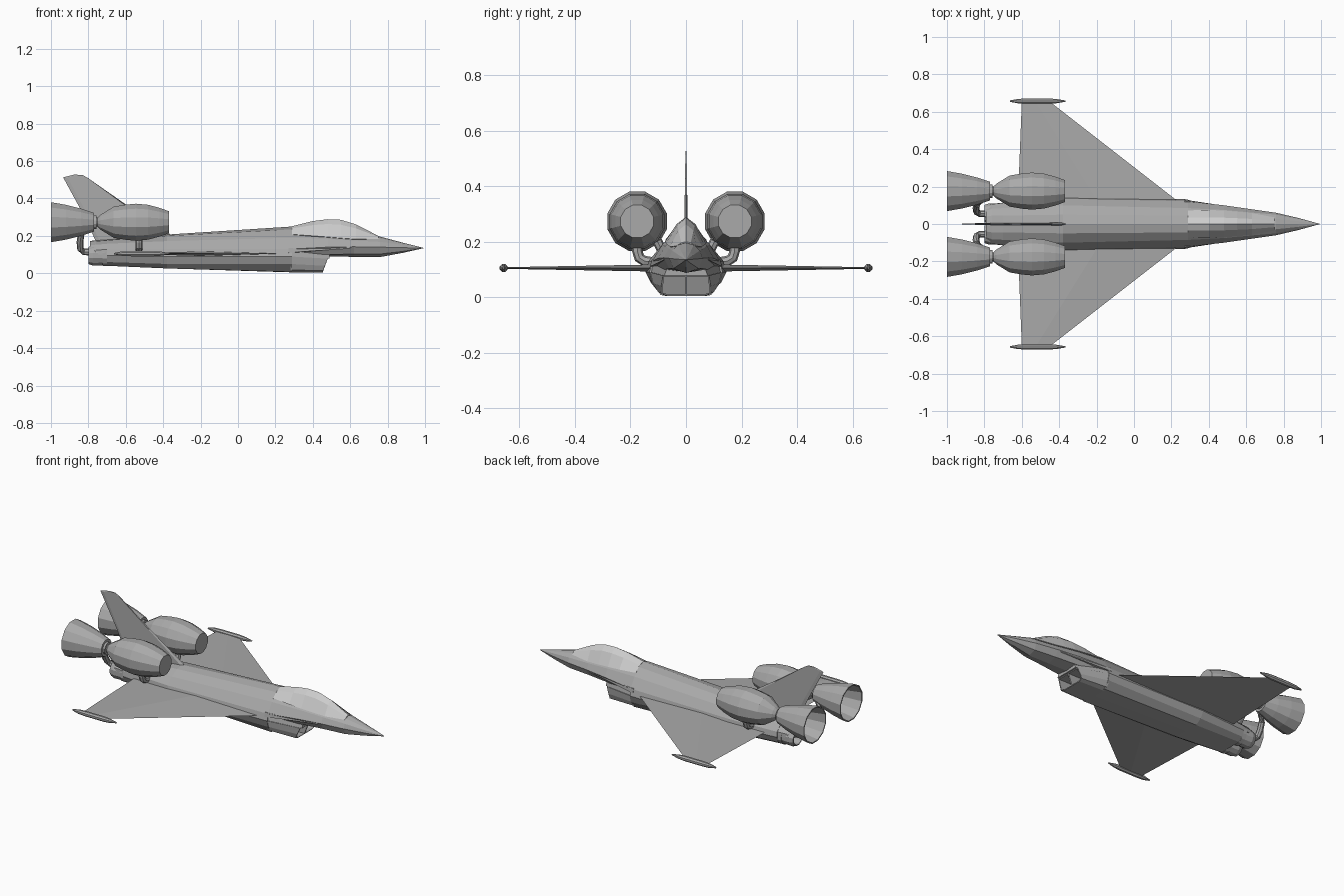
import bpy, bmesh, math
from mathutils import Vector

if "Cube" in bpy.data.objects:
    bpy.data.objects.remove(bpy.data.objects["Cube"])


def material(name, v):
    m = bpy.data.materials.new(name)
    m.diffuse_color = (v, v, v, 1)
    m.use_nodes = True
    m.node_tree.nodes["Principled BSDF"].inputs["Base Color"].default_value = m.diffuse_color
    return m


hull = material("hull_grey", .4)
glass = material("canopy_glass", .85)


def finish(bm, name, mirror=False, mat=hull):
    bmesh.ops.remove_doubles(bm, verts=bm.verts, dist=0.0003)
    bmesh.ops.recalc_face_normals(bm, faces=bm.faces)
    me = bpy.data.meshes.new(name)
    bm.to_mesh(me)
    bm.free()
    me.materials.append(mat)
    ob = bpy.data.objects.new(name, me)
    bpy.context.collection.objects.link(ob)
    if mirror:
        m = ob.modifiers.new("Mirror", 'MIRROR')
        m.use_axis = (False, True, False)
        m.use_mirror_merge = False
    return ob


def bridge(bm, rings, start=True, end=True):
    vs = [[bm.verts.new(p) for p in r] for r in rings]
    n = len(vs[0])
    for a, b in zip(vs, vs[1:]):
        for i in range(n):
            bm.faces.new((a[i], a[(i + 1) % n], b[(i + 1) % n], b[i]))
    return [bm.faces.new(r) for r, on in ((vs[0], start), (vs[-1], end)) if on]


def loft(name, rings, mirror=False, mat=hull):
    bm = bmesh.new()
    bridge(bm, rings)
    return finish(bm, name, mirror, mat)


def section(x, half):
    """Full ring at x from a half outline running top centre to bottom centre."""
    return [(x, y, z) for y, z in half] + [(x, -y, z) for y, z in half[-2:0:-1]]


def lathe(name, profile, y, z, sides=12, start=True, end=True, mirror=True):
    bm = bmesh.new()
    rings = []
    for x, r in profile:
        k = r / math.cos(math.pi / sides)
        rings.append([(x, y + k * math.cos((i + .5) * math.tau / sides),
                       z + k * math.sin((i + .5) * math.tau / sides)) for i in range(sides)])
    bridge(bm, rings, start, end)
    return finish(bm, name, mirror)


def pipe(name, pts, r, sides=8):
    bm = bmesh.new()
    pts = [Vector(p) for p in pts]
    rings = []
    for i, p in enumerate(pts):
        t = (pts[min(i + 1, len(pts) - 1)] - pts[max(i - 1, 0)]).normalized()
        ref = Vector((1, 0, 0)) if abs(t.x) < .6 else Vector((0, 1, 0))
        u = t.cross(ref).normalized()
        v = t.cross(u)
        rings.append([p + r * (u * math.cos(a) + v * math.sin(a))
                      for a in (j * math.tau / sides for j in range(sides))])
    bridge(bm, rings)
    return finish(bm, name, True)


# Main fuselage behind the cockpit
loft("fuselage", [
    section(.29, [(0, .25), (.045, .235), (.085, .19), (.122, .13), (.132, .09), (.122, .05), (.09, .007), (0, .005)]),
    section(-.38, [(0, .207), (.05, .2), (.1, .172), (.135, .13), (.146, .09), (.125, .05), (.085, .026), (0, .026)]),
    section(-.70, [(0, .18), (.045, .176), (.085, .158), (.115, .127), (.118, .095), (.105, .06), (.075, .04), (0, .04)]),
])

# Nose, tapering to a point
loft("nose", [
    section(.29, [(0, .245), (.045, .23), (.085, .19), (.122, .13), (.1, .09), (0, .075)]),
    section(.48, [(0, .22), (.04, .21), (.075, .185), (.1, .14), (.075, .1), (0, .09)]),
    section(.62, [(0, .2), (.034, .195), (.062, .175), (.08, .142), (.06, .103), (0, .088)]),
    section(.76, [(0, .196), (.028, .188), (.05, .168), (.06, .14), (.045, .103), (0, .087)]),
    section(.88, [(0, .164), (.015, .161), (.027, .152), (.032, .137), (.024, .117), (0, .109)]),
    section(.992, [(0, .136), (.001, .136), (.001, .136), (.001, .135), (.001, .134), (0, .134)]),
])

# Canopy with a ridged top
loft("canopy", [
    section(x, [(0, t), (w * .47, t - (t - b) * .27), (w, b), (0, b - .02)])
    for x, t, w, b in ((.29, .252, .073, .208), (.40, .279, .075, .2), (.48, .289, .072, .194),
                       (.55, .286, .066, .188), (.63, .262, .058, .182), (.75, .2, .036, .184))], mat=glass)

# Twin chin intakes, each half open at the raked front
bm = bmesh.new()
caps = bridge(bm, [
    [(.48, 0, .078), (.48, .083, .078), (.465, .089, .04), (.455, .09, .014), (.453, .068, .005), (.453, 0, .005)],
    [(.28, 0, .09), (.28, .131, .09), (.28, .121, .05), (.28, .1, .018), (.28, .075, .005), (.28, 0, .005)]])
bmesh.ops.recalc_face_normals(bm, faces=bm.faces)
bmesh.ops.inset_individual(bm, faces=caps[:1], thickness=.006)
mouth = bmesh.ops.extrude_discrete_faces(bm, faces=caps[:1])["faces"]
bmesh.ops.translate(bm, verts=mouth[0].verts, vec=(-.1, 0, 0))
finish(bm, "intake", True)

# Fairing between the intakes and the nose, and side shoulder strakes
loft("intake_fairing", [section(.49, [(0, .1), (.07, .1), (.078, .078), (0, .078)]),
                        section(.27, [(0, .12), (.124, .12), (.13, .085), (0, .085)])])
loft("shoulder_strake", [[(.27, .09, .14), (.27, .123, .135), (.27, .13, .11), (.27, .09, .1)],
                         [(.6, .06, .14), (.6, .082, .14), (.6, .08, .134), (.6, .06, .134)]], True)

# Tail fairing over twin nozzles
loft("tail_fairing", [
    section(-.69, [(0, .18), (.045, .176), (.085, .158), (.114, .127), (.115, .1), (0, .1)]),
    section(-.76, [(0, .176), (.045, .171), (.082, .153), (.106, .125), (.108, .1), (0, .1)]),
    section(-.792, [(0, .173), (.04, .167), (.07, .15), (.088, .125), (.09, .1), (0, .1)])])
lathe("jet_nozzle", [(-.64, .052), (-.7, .052), (-.7, .057), (-.725, .057), (-.725, .052), (-.775, .054),
                     (-.8, .046), (-.8, .04), (-.73, .036)], .056, .095)

# Delta wings with tip pods
loft("wing", [[(a, y, .105), ((a + b) / 2, y, .105 + t), (b, y, .105), ((a + b) / 2, y, .105 - t)]
              for a, b, y, t in ((.275, -.622, .09, .013), (-.445, -.6, .65, .003))], True)
lathe("wingtip_pod", [(-.663, .004), (-.62, .012), (-.57, .014), (-.45, .014), (-.41, .011), (-.365, .003)],
      .657, .105, 8)

# Swept vertical fin, thin edges and thinner towards the tip
bm = bmesh.new()
outline = [(-.35, .2), (-.6, .368), (-.815, .512), (-.845, .526), (-.88, .527), (-.935, .513),
           (-.83, .32), (-.75, .15), (-.35, .15)]
bridge(bm, [[(x + (-.6 - .45 * (z - .2) - x) * s, side * (.008 - .016 * (z - .15)), z) for x, z in outline]
            for side, s in ((-1, .12), (0, 0), (1, .12))])
finish(bm, "tail_fin")

# Rocket pods: bulbous body, neck and hollow bell
Y, Z = .176, .273
lathe("rocket_body", [(-.79, .026), (-.752, .024), (-.735, .04), (-.665, .083), (-.6, .094), (-.545, .099),
                      (-.48, .093), (-.42, .077), (-.37, .059)], Y, Z)
lathe("rocket_collar", [(-.778, .036), (-.757, .036)], Y, Z)
bell = [(-.77, .05), (-.84, .073), (-.92, .093), (-1.0, .107)]
lathe("rocket_bell", [(-.77, .02)] + bell + [(x, r - .007) for x, r in bell[::-1]] + [(-.775, .02)],
      Y, Z, start=False, end=True)

# Mounting struts and feed pipes
pipe("rocket_strut", [(-.53, .175, .21), (-.53, .175, .165), (-.53, .168, .142), (-.53, .15, .13), (-.53, .1, .122)], .019)
pipe("feed_pipe", [(-.79, .15, .245), (-.82, .125, .232), (-.84, .105, .205), (-.845, .085, .165),
                   (-.842, .065, .13), (-.825, .055, .115), (-.77, .055, .112)], .018)
